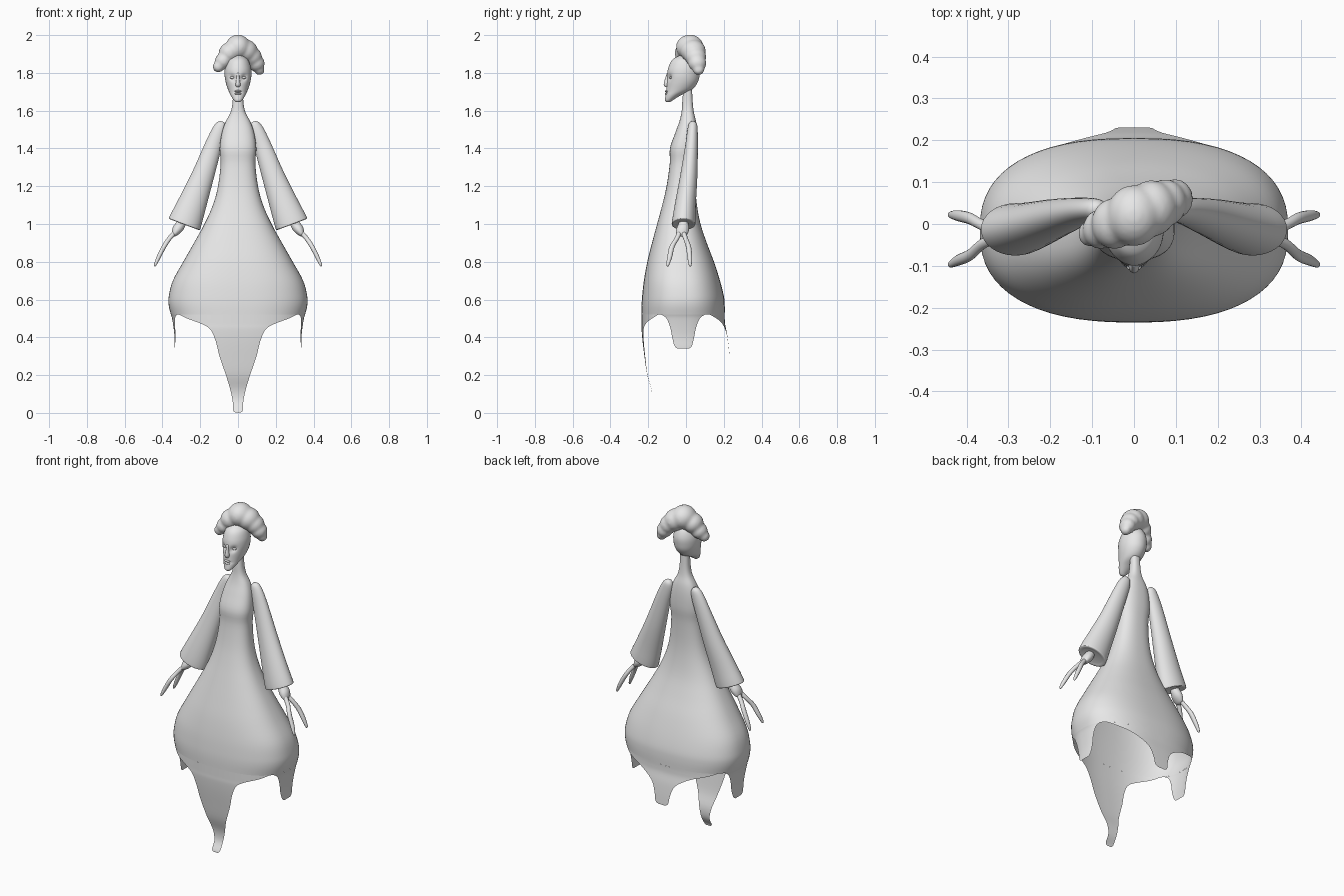
import bpy, bmesh, math
from mathutils import Vector

cube = bpy.data.objects.get("Cube")
if cube:
    bpy.data.objects.remove(cube, do_unlink=True)

GREY = 0.8
mat = bpy.data.materials.new("plain_grey")
mat.use_nodes = True
mat.diffuse_color = (GREY, GREY, GREY, 1)
mat.node_tree.nodes["Principled BSDF"].inputs["Base Color"].default_value = (GREY, GREY, GREY, 1)


def finish(name, bm):
    bmesh.ops.recalc_face_normals(bm, faces=bm.faces)
    for f in bm.faces:
        f.smooth = True
    me = bpy.data.meshes.new(name)
    bm.to_mesh(me)
    bm.free()
    me.materials.append(mat)
    ob = bpy.data.objects.new(name, me)
    bpy.context.scene.collection.objects.link(ob)
    return ob


def smooth_rows(rows, steps):
    """Catmull-Rom interpolation between rows of numbers."""
    out = []
    for i in range(len(rows) - 1):
        a, b, c, d = (rows[min(max(i + k, 0), len(rows) - 1)] for k in (-1, 0, 1, 2))
        for s in range(steps):
            t = s / steps
            out.append([q + 0.5 * t * (r - p + t * (2*p - 5*q + 4*r - e + t * (3*(q - r) + e - p)))
                        for p, q, r, e in zip(a, b, c, d)])
    return out + [list(rows[-1])]


def grid_faces(bm, rings, closed):
    for r0, r1 in zip(rings, rings[1:]):
        n = len(r0)
        for j in range(n if closed else n - 1):
            k = (j + 1) % n
            bm.faces.new((r0[j], r0[k], r1[k], r1[j]))


def loft(name, rows, n=32, steps=4, power=2.0, tilt=0.0, side=1, caps=True, shape=None):
    """Rows are x, y, z, half width, half depth."""
    bm = bmesh.new()
    rings = []
    for x, y, z, rx, ry in smooth_rows(rows, steps):
        ring = []
        for j in range(n):
            a = math.tau * j / n
            c, s = math.cos(a), math.sin(a)
            u = math.copysign(abs(c) ** (2 / power), c) * rx
            v = math.copysign(abs(s) ** (2 / power), s) * ry
            p = Vector((x + u * math.cos(tilt), y + v, z + u * math.sin(tilt)))
            if shape:
                shape(p)
            p.x *= side
            ring.append(bm.verts.new(p))
        rings.append(ring)
    grid_faces(bm, rings, True)
    if caps:
        bm.faces.new(rings[0])
        bm.faces.new(rings[-1])
    return finish(name, bm)


def front_back(rows):
    """Turn z, half width, front y, back y into loft rows."""
    return [(0, (f + b) / 2, z, w, (b - f) / 2) for z, w, f, b in rows]


# Gown with neck, one thin flared shell
HEM_W, HEM_D, HEM_Y, POWER = 0.355, 0.22, -0.015, 2.45
loft("gown", front_back([
    (1.71, .026, -.015, .032), (1.64, .029, -.020, .036), (1.59, .040, -.024, .042),
    (1.54, .066, -.036, .054), (1.48, .086, -.058, .060), (1.40, .097, -.085, .060),
    (1.32, .092, -.086, .052), (1.20, .106, -.103, .050), (1.10, .133, -.126, .058),
    (1.00, .178, -.153, .077), (.90, .233, -.180, .110), (.80, .290, -.205, .148),
    (.70, .345, -.223, .180), (.62, .366, -.232, .200), (.57, .367, -.235, .205),
    (.52, HEM_W, HEM_Y - HEM_D, HEM_Y + HEM_D)]), n=64, power=POWER, caps=False)


def tail(name, rows, axis, sign):
    """Hem tail; rows are z, push out, half width, wrapped around the hem."""
    bm = bmesh.new()
    rings = []
    wide, deep = (HEM_W, HEM_D) if axis == "y" else (HEM_D, HEM_W)
    for z, push, hw in smooth_rows(rows, 4):
        ring = []
        for j in range(25):
            lat = (j / 12 - 1) * hw
            out = sign * (push + deep * (1 - min(abs(lat) / wide, 1) ** POWER) ** (1 / POWER))
            x, y = (lat, out) if axis == "y" else (out, lat)
            ring.append(bm.verts.new((x, y + HEM_Y, z)))
        rings.append(ring)
    grid_faces(bm, rings, False)
    return finish(name, bm)


tail("front_tail", [(.52, 0, .31), (.50, 0, .27), (.47, 0, .19), (.44, 0, .145), (.38, -.005, .118),
                    (.30, -.015, .098), (.20, -.03, .064), (.12, -.053, .040),
                    (.06, -.052, .028), (.015, -.028, .026), (.002, -.024, .014)], "y", -1)
tail("back_tail", [(.52, 0, .30), (.50, 0, .25), (.47, .002, .16), (.42, .012, .080),
                   (.36, .02, .052), (.31, .025, .042), (.295, .026, .022)], "y", 1)
for sign, label in ((1, "left"), (-1, "right")):
    tail(label + "_tail", [(.52, 0, .115), (.50, -.006, .088), (.45, -.014, .068), (.40, -.019, .058),
                           (.355, -.018, .046), (.34, -.018, .030)], "x", sign)


# Head with sunken eye sockets and mouth crease
def face_relief(p):
    if p.y > -.03:
        return
    ax = abs(p.x)
    socket = math.exp(-((ax - .03) / .016) ** 2 - ((p.z - 1.775 - .3 * (ax - .03)) / .016) ** 2)
    mouth = math.exp(-(ax / .022) ** 2 - ((p.z - 1.697) / .006) ** 2)
    p.y += .014 * socket + .006 * mouth


loft("head", front_back([
    (1.645, .010, -.103, -.085), (1.655, .022, -.111, -.070), (1.68, .038, -.108, -.030),
    (1.71, .052, -.104, .030), (1.75, .065, -.101, .062), (1.79, .071, -.100, .072),
    (1.83, .068, -.093, .072), (1.87, .052, -.072, .055), (1.895, .018, -.030, .025)]),
    n=64, steps=6, shape=face_relief)

# Nose, slim and widening to the tip
loft("nose", [(0, -.096, 1.80, .006, .005), (0, -.100, 1.77, .008, .011),
              (0, -.101, 1.738, .013, .017), (0, -.100, 1.724, .008, .008)], n=16)


def ball(bm, centre, scale):
    made = bmesh.ops.create_icosphere(bm, subdivisions=3, radius=1)["verts"]
    for v in made:
        v.co = Vector(a * b for a, b in zip(v.co, scale)) + Vector(centre)


for label, z in (("upper_lip", 1.703), ("lower_lip", 1.690)):
    bm = bmesh.new()
    ball(bm, (0, -.102, z), (.018, .010, .006))
    finish(label, bm)
for sign, label in ((1, "left_eye"), (-1, "right_eye")):
    bm = bmesh.new()
    ball(bm, (sign * .030, -.078, 1.775), (.013, .010, .007))
    finish(label, bm)

# Hair, a lumpy fan of fused balls set diagonally across the crown
bm = bmesh.new()
for s, z, r in ((-.112, 1.832, .030), (-.085, 1.862, .044), (-.05, 1.905, .056), (0, 1.936, .067),
                (.045, 1.915, .062), (.08, 1.885, .052), (.105, 1.85, .044), (.122, 1.816, .028)):
    ball(bm, (s * .93, .02 + s * .38, z), (r, r * 1.1, r))
hair = finish("hair", bm)
mod = hair.modifiers.new("fuse", "REMESH")
mod.mode = "VOXEL"
mod.voxel_size = .008
mod.use_smooth_shade = True
mod = hair.modifiers.new("soften", "SMOOTH")
mod.factor, mod.iterations = .5, 6

# Sleeves and two-pronged hands
for side, label in ((1, "left"), (-1, "right")):
    loft(label + "_sleeve", [
        (.082, .036, 1.542, .010, .010), (.088, .036, 1.528, .026, .022), (.102, .034, 1.49, .038, .028),
        (.132, .029, 1.41, .046, .034), (.188, .014, 1.25, .060, .046), (.245, -.004, 1.10, .077, .056),
        (.278, -.012, 1.015, .087, .062), (.285, -.013, .998, .084, .060), (.284, -.013, 1.0, .06, .042)],
        tilt=.36, side=side)
    loft(label + "_palm", [
        (.290, -.013, 1.02, .020, .020), (.305, -.014, .995, .026, .028), (.322, -.018, .970, .026, .034),
        (.338, -.022, .945, .015, .028), (.345, -.022, .935, .004, .010)], n=20, tilt=.5, side=side)
    for finger, bend, tip in (("front", -.052, -.096), ("back", .004, .022)):
        loft(label + "_" + finger + "_finger", [
            (.325, -.6 * .03 + bend * .25, .965, .013, .014), (.362, bend * .8 - .006, .925, .012, .013),
            (.392, (bend + tip) / 2, .88, .012, .014), (.420, tip * .9, .825, .011, .013),
            (.438, tip, .785, .007, .008), (.441, tip, .776, .003, .003)], n=14, tilt=.5, side=side)
